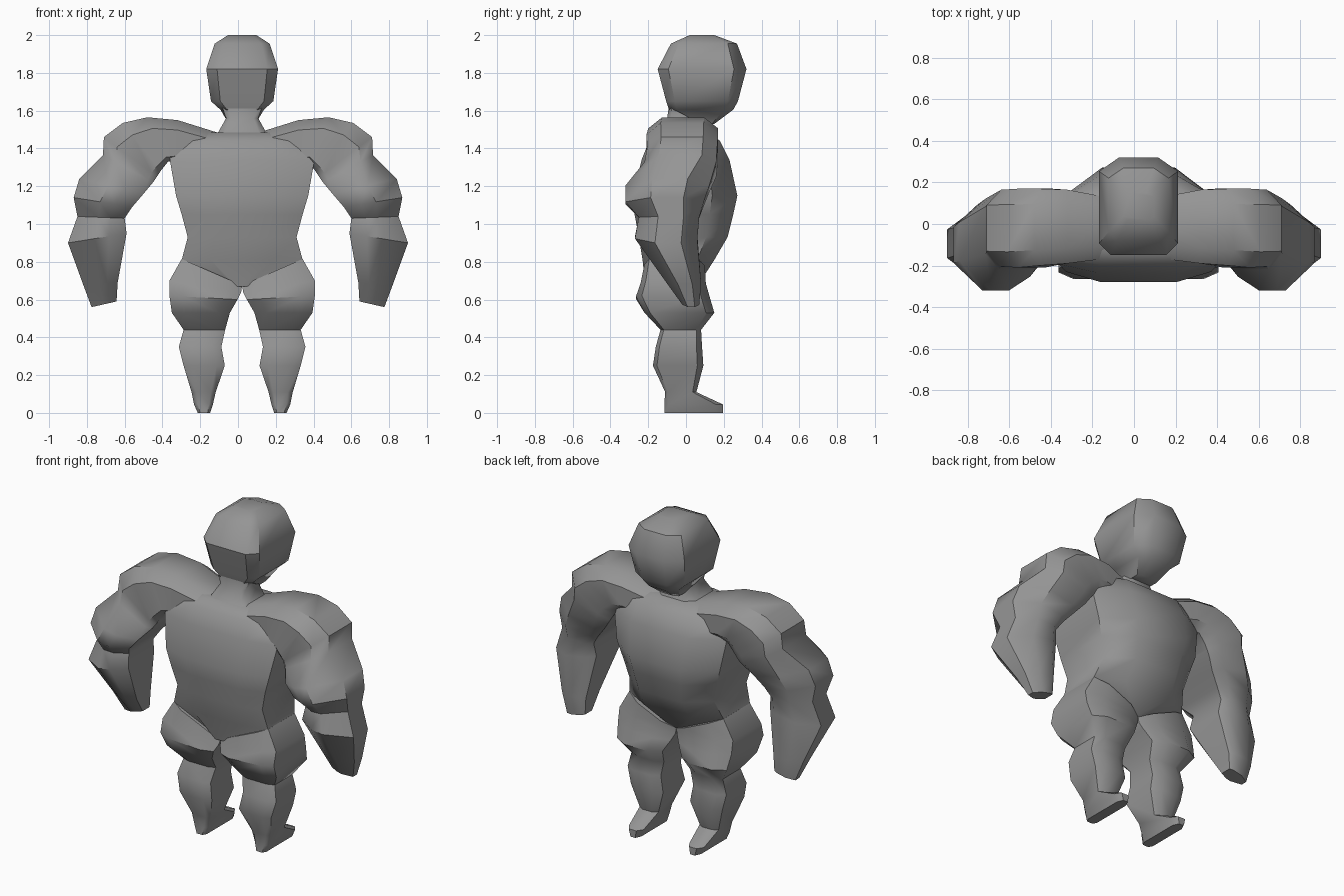
import bpy, bmesh, math
from mathutils import Vector

grey = bpy.data.materials.new("stone grey")
grey.diffuse_color = (0.30, 0.30, 0.30, 1)

MID = 0.022  # centre line of head, torso and legs


def ring(a, b, yf, yb, ca, cb=None):
    """Chamfered section between points a and b (x, z), from front yf to back yb.
    Each end has (front inset, back inset, front cut, back cut)."""
    cb = cb or ca
    a, b = Vector((a[0], 0, a[1])), Vector((b[0], 0, b[1]))
    d = yb - yf
    spots = [(ca[0], yf), (1 - cb[0], yf), (1, yf + cb[2] * d), (1, yb - cb[3] * d),
             (1 - cb[1], yb), (ca[1], yb), (0, yb - ca[3] * d), (0, yf + ca[2] * d)]
    return [a.lerp(b, u) + Vector((0, y, 0)) for u, y in spots]


def loft(name, rings, angle=50):
    """Skin a list of sections and cap both ends."""
    bm = bmesh.new()
    loops = [[bm.verts.new(p) for p in r] for r in rings]
    n = len(loops[0])
    for r, s in zip(loops, loops[1:]):
        for i in range(n):
            j = (i + 1) % n
            bm.faces.new((r[i], r[j], s[j], s[i]))
    bm.faces.new(loops[0])
    bm.faces.new(loops[-1])
    bmesh.ops.recalc_face_normals(bm, faces=bm.faces)
    me = bpy.data.meshes.new(name)
    bm.to_mesh(me)
    bm.free()
    me.materials.append(grey)
    ob = bpy.data.objects.new(name, me)
    bpy.context.collection.objects.link(ob)
    bpy.ops.object.select_all(action='DESELECT')
    ob.select_set(True)
    bpy.context.view_layer.objects.active = ob
    bpy.ops.object.shade_smooth_by_angle(angle=math.radians(angle))


def upright(name, rows, cut, angle=50):
    """Loft of level sections: z, half width, front y, back y."""
    loft(name, [ring((MID - w, z), (MID + w, z), yf, yb, cut)
                for z, w, yf, yb in rows], angle)


# Head
upright("head", [(1.53, 0.07, 0.06, 0.15), (1.605, 0.115, -0.09, 0.25),
                 (1.65, 0.165, -0.105, 0.275), (1.82, 0.19, -0.15, 0.32),
                 (1.955, 0.145, -0.08, 0.27), (2.0, 0.075, 0.02, 0.15)],
        (0.15, 0.25, 0.12, 0.14), 42)

# Neck
upright("neck", [(1.42, 0.20, -0.19, 0.12), (1.48, 0.13, -0.14, 0.10),
                 (1.56, 0.085, -0.10, 0.08), (1.63, 0.11, -0.09, 0.08)],
        (0.15, 0.2, 0.1, 0.2))

# Torso
upright("torso", [(0.67, 0.05, -0.215, 0.06), (0.81, 0.32, -0.23, 0.15),
                  (0.93, 0.288, -0.25, 0.22), (1.05, 0.32, -0.272, 0.25),
                  (1.15, 0.35, -0.28, 0.272), (1.34, 0.383, -0.235, 0.23),
                  (1.44, 0.36, -0.195, 0.18), (1.485, 0.22, -0.14, 0.12)],
        (0.24, 0.25, 0.09, 0.24))

# Arms: outer (x, z), inner (x, z), front y, back y
arm = [((0.08, 1.475), (0.08, 1.30), -0.16, 0.12),
       ((0.32, 1.55), (0.32, 1.34), -0.19, 0.165),
       ((0.48, 1.565), (0.37, 1.33), -0.20, 0.17),
       ((0.61, 1.535), (0.41, 1.28), -0.21, 0.17),
       ((0.71, 1.46), (0.43, 1.25), -0.205, 0.165),
       ((0.715, 1.365), (0.45, 1.22), -0.22, 0.16),
       ((0.84, 1.24), (0.50, 1.16), -0.32, 0.125),
       ((0.87, 1.14), (0.56, 1.09), -0.32, 0.095),
       ((0.85, 1.04), (0.60, 1.03), -0.25, 0.07),
       ((0.90, 0.90), (0.59, 0.95), -0.27, 0.06),
       ((0.82, 0.68), (0.637, 0.69), -0.10, 0.08),
       ((0.775, 0.56), (0.643, 0.59), -0.02, 0.07)]
SHOULDER = ((0.25, 0.25, 0.2, 0.2), (0.1, 0.2, 0.08, 0.12))
FOREARM = ((0.45, 0.38, 0.32, 0.26), (0.3, 0.15, 0.15, 0.10))

# Legs: outer (x, z), inner (x, z), front y, back y (x from the centre line)
leg = [((0.32, 0.815), (0.0, 0.675), -0.22, 0.10),
       ((0.385, 0.70), (0.005, 0.64), -0.24, 0.105),
       ((0.385, 0.62), (0.025, 0.60), -0.265, 0.125),
       ((0.372, 0.53), (0.065, 0.53), -0.22, 0.15),
       ((0.31, 0.44), (0.09, 0.44), -0.135, 0.08),
       ((0.335, 0.35), (0.11, 0.35), -0.16, 0.085),
       ((0.31, 0.25), (0.092, 0.25), -0.175, 0.092),
       ((0.268, 0.11), (0.14, 0.11), -0.11, 0.055),
       ((0.255, 0.045), (0.155, 0.045), -0.115, 0.195),
       ((0.235, 0.0), (0.17, 0.0), -0.115, 0.195)]
LEG = (0.2, 0.25, 0.08, 0.12)

for side, s in (("left", 1), ("right", -1)):
    loft(side + "_arm", [ring((s * o[0], o[1]), (s * i[0], i[1]), yf, yb,
                              *(SHOULDER if k < 6 else FOREARM))
                         for k, (o, i, yf, yb) in enumerate(arm)], 42)
    loft(side + "_leg", [ring((MID + s * o[0], o[1]), (MID + s * i[0], i[1]),
                              yf, yb, LEG) for o, i, yf, yb in leg])
